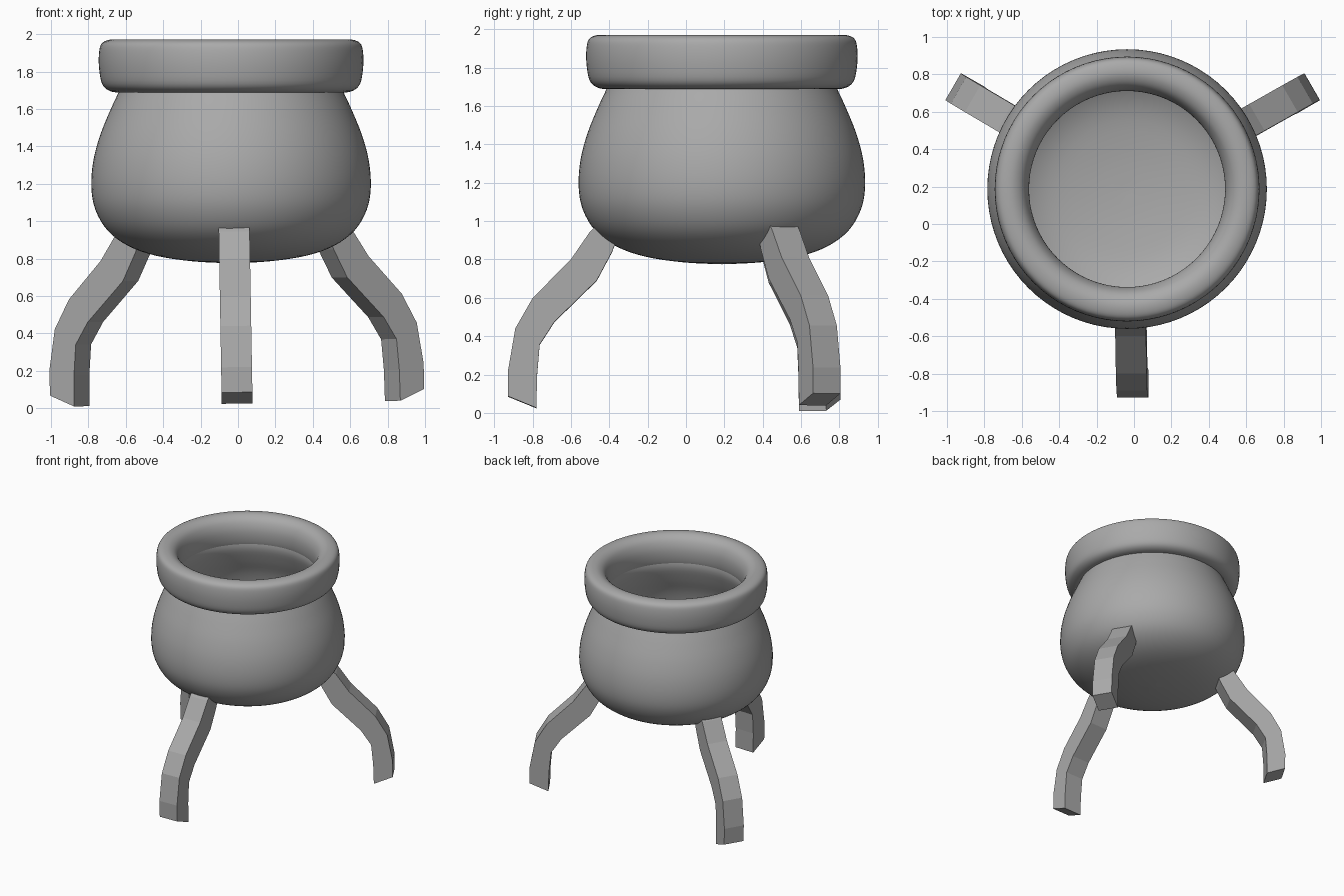
import bpy, bmesh, math
from mathutils import Vector, Matrix

cube = bpy.data.objects.get("Cube")
if cube:
    bpy.data.objects.remove(cube, do_unlink=True)

iron = bpy.data.materials.new("iron grey")
iron.use_nodes = True
iron.diffuse_color = (0.4, 0.4, 0.4, 1)
iron.node_tree.nodes["Principled BSDF"].inputs["Base Color"].default_value = (0.4, 0.4, 0.4, 1)

POT_CENTRE = Vector((-0.037, 0.187, 0))
LEG_CENTRE = Vector((-0.004, 0.18, 0))
LEG_WIDTH = 0.165
LEG_TILT = -0.0175


def finish(name, bm, smooth):
    bmesh.ops.recalc_face_normals(bm, faces=bm.faces)
    mesh = bpy.data.meshes.new(name)
    bm.to_mesh(mesh)
    bm.free()
    mesh.materials.append(iron)
    obj = bpy.data.objects.new(name, mesh)
    bpy.context.collection.objects.link(obj)
    if smooth:
        bpy.ops.object.select_all(action='DESELECT')
        obj.select_set(True)
        bpy.context.view_layer.objects.active = obj
        bpy.ops.object.shade_smooth_by_angle(angle=math.radians(40))
    return obj


def smooth_path(points, closed=False, steps=4):
    """Catmull-Rom curve through (radius, height) points."""
    p = [Vector(q) for q in points]
    n = len(p)
    pick = (lambda i: p[i % n]) if closed else (lambda i: p[max(0, min(n - 1, i))])
    path = []
    for i in range(n if closed else n - 1):
        a, b, c, d = (pick(i + k) for k in (-1, 0, 1, 2))
        for s in range(steps):
            t = s / steps
            path.append(0.5 * (2 * b + (c - a) * t + (2 * a - 5 * b + 4 * c - d) * t ** 2
                               + (3 * b - a - 3 * c + d) * t ** 3))
    return path if closed else path + [p[-1]]


def lathe(name, path, closed=False):
    bm = bmesh.new()
    verts = [bm.verts.new((max(r, 0), 0, z)) for r, z in path]
    edges = [bm.edges.new(pair) for pair in zip(verts, verts[1:])]
    if closed:
        edges.append(bm.edges.new((verts[-1], verts[0])))
    bmesh.ops.spin(bm, geom=verts + edges, cent=(0, 0, 0), axis=(0, 0, 1),
                   angle=math.tau, steps=80)
    bmesh.ops.remove_doubles(bm, verts=bm.verts, dist=0.0005)
    bmesh.ops.translate(bm, verts=bm.verts, vec=POT_CENTRE)
    return finish(name, bm, True)


# Hollow pot body: outer wall up to the neck, then inner wall down
outer = [(0, .775), (.2, .785), (.4, .815), (.55, .868), (.66, .95), (.725, 1.06),
         (.747, 1.18), (.737, 1.32), (.7, 1.46), (.643, 1.6), (.597, 1.7), (.57, 1.78)]
inner = [(.54, 1.78), (.535, 1.7), (.575, 1.58), (.63, 1.45), (.665, 1.3), (.67, 1.18),
         (.64, 1.07), (.57, .98), (.42, .905), (.2, .87), (0, .86)]
lathe("pot_body", smooth_path(outer) + smooth_path(inner))

# Thick rounded rim
rim = [(.59, 1.69), (.65, 1.697), (.69, 1.735), (.706, 1.82), (.706, 1.9), (.692, 1.95),
       (.65, 1.97), (.6, 1.967), (.555, 1.935), (.528, 1.87), (.526, 1.79), (.545, 1.72)]
lathe("rim", smooth_path(rim, closed=True), closed=True)

# Three bent square legs, drawn as pairs of outside and inside points
leg_out = [(.65, .975), (.68, .945), (.78, .8), (.98, .597), (1.07, .44), (1.108, .22), (1.107, .085)]
leg_in = [(.55, .88), (.565, .84), (.645, .69), (.866, .474), (.943, .355), (.957, .19), (.96, .025)]


def leg(name, angle):
    bm = bmesh.new()
    rings = []
    for (ro, zo), (ri, zi) in zip(leg_out, leg_in):
        h = LEG_WIDTH / 2
        rings.append([bm.verts.new(c) for c in
                      ((ro, -h, zo), (ro, h, zo), (ri, h, zi), (ri, -h, zi))])
    for a, b in zip(rings, rings[1:]):
        for k in range(4):
            m = (k + 1) % 4
            bm.faces.new((a[k], a[m], b[m], b[k]))
    bm.faces.new(rings[0])
    bm.faces.new(rings[-1])
    place = (Matrix.Translation(LEG_CENTRE) @ Matrix.Rotation(LEG_TILT, 4, 'Y')
             @ Matrix.Rotation(math.radians(angle), 4, 'Z'))
    bm.transform(place)
    return finish(name, bm, False)


for name, angle in (("front_leg", -90), ("back_left_leg", 30), ("back_right_leg", 150)):
    leg(name, angle)
